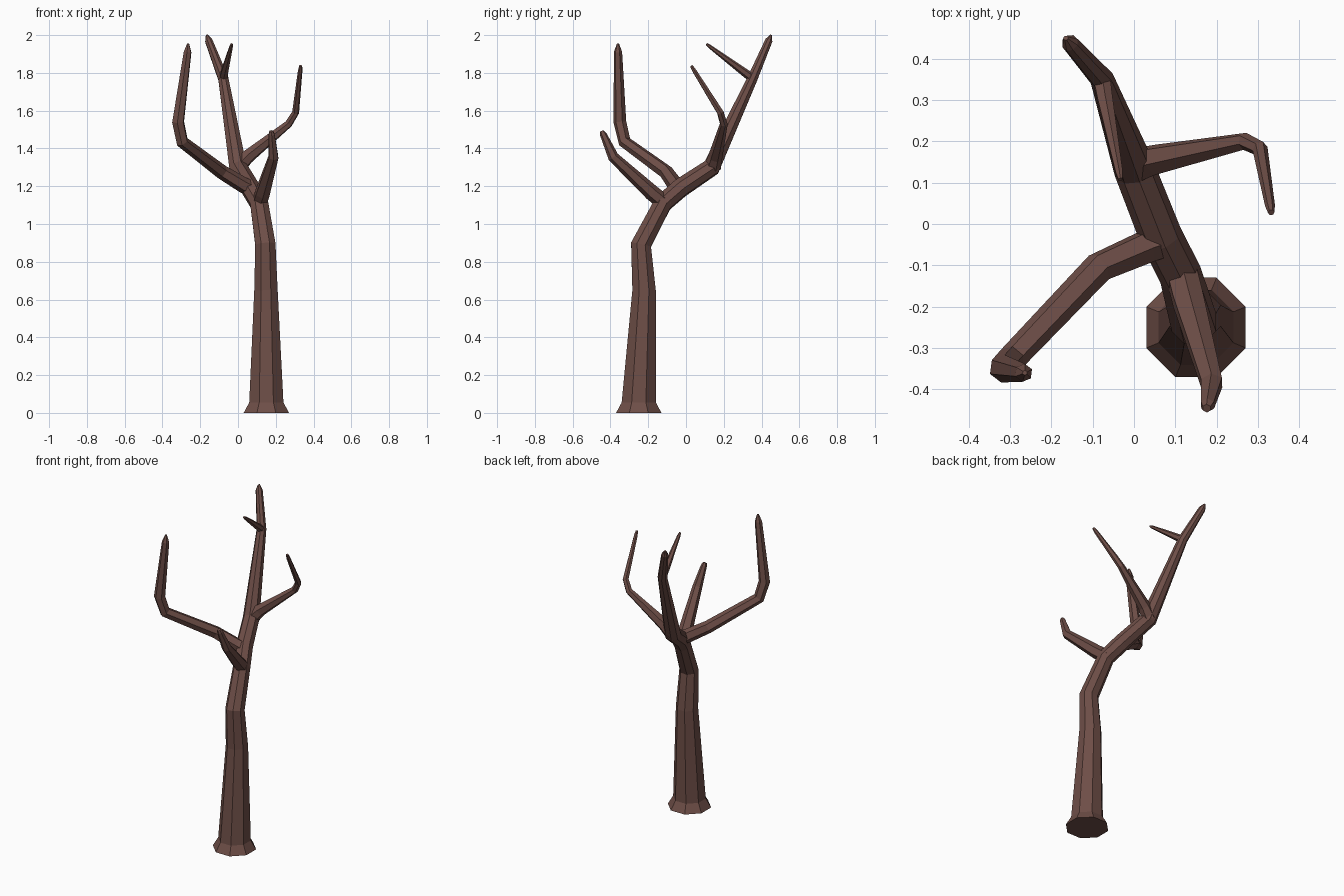
import bpy, bmesh, math
from mathutils import Vector

bark = bpy.data.materials.new("brown bark")
bark.diffuse_color = (0.155, 0.076, 0.063, 1)


def limb(name, path, sides):
    """Flat-shaded tapering tube through (x, y, z, radius) points."""
    pts = [Vector(p[:3]) for p in path]
    n = len(pts)
    segs = [(pts[i + 1] - pts[i]).normalized() for i in range(n - 1)]
    bm = bmesh.new()
    rings = []
    tangent = None
    u = None
    for i, p in enumerate(path):
        t = (segs[max(i - 1, 0)] + segs[min(i, n - 2)]).normalized()
        if path[0][2] == 0 and i < 2:
            t = Vector((0, 0, 1))          # level rings at the ground
        if u is None:
            ref = Vector((1, 0, 0))
            u = (ref - t * ref.dot(t)).normalized()
        else:
            u = tangent.rotation_difference(t) @ u
        tangent = t
        v = t.cross(u)
        ring = []
        for k in range(sides):
            a = 2 * math.pi * (k + 0.5) / sides
            ring.append(bm.verts.new(pts[i] + (u * math.cos(a) + v * math.sin(a)) * p[3]))
        rings.append(ring)
    for a, b in zip(rings, rings[1:]):
        for k in range(sides):
            j = (k + 1) % sides
            bm.faces.new((a[k], a[j], b[j], b[k]))
    bm.faces.new(rings[0][::-1])
    bm.faces.new(rings[-1])
    bmesh.ops.recalc_face_normals(bm, faces=bm.faces)
    me = bpy.data.meshes.new(name)
    bm.to_mesh(me)
    bm.free()
    me.materials.append(bark)
    ob = bpy.data.objects.new(name, me)
    bpy.context.collection.objects.link(ob)


# Trunk with flared foot, leaning back into the main leader
limb("trunk", [(0.15, -0.25, 0, 0.13), (0.15, -0.25, 0.055, 0.098),
               (0.148, -0.222, 0.65, 0.067), (0.145, -0.238, 0.89, 0.058),
               (0.112, -0.122, 1.11, 0.052), (0.065, -0.03, 1.19, 0.052),
               (0.0, 0.135, 1.30, 0.05), (-0.078, 0.352, 1.77, 0.029),
               (-0.155, 0.438, 1.97, 0.021), (-0.165, 0.45, 2.0, 0.006)], 8)

# Short branch reaching to the front
limb("front_branch", [(0.11, -0.10, 1.10, 0.042), (0.13, -0.18, 1.165, 0.042),
                      (0.188, -0.385, 1.355, 0.029), (0.178, -0.438, 1.475, 0.018),
                      (0.176, -0.446, 1.492, 0.011)], 6)

# Long elbowed branch on the left
limb("left_branch", [(0.075, -0.04, 1.185, 0.042), (0.03, -0.055, 1.205, 0.042),
                     (-0.085, -0.105, 1.275, 0.038), (-0.295, -0.325, 1.435, 0.034),
                     (-0.317, -0.35, 1.54, 0.034), (-0.267, -0.36, 1.91, 0.022),
                     (-0.264, -0.36, 1.955, 0.006)], 6)

# Thin elbowed branch on the right
limb("right_branch", [(0.0, 0.14, 1.30, 0.045), (0.05, 0.155, 1.355, 0.038),
                      (0.268, 0.2, 1.53, 0.021), (0.305, 0.182, 1.59, 0.019),
                      (0.329, 0.045, 1.81, 0.012), (0.332, 0.028, 1.838, 0.008)], 6)

# Twig near the top
limb("top_twig", [(-0.08, 0.36, 1.765, 0.024), (-0.07, 0.30, 1.81, 0.021),
                  (-0.036, 0.125, 1.94, 0.010), (-0.033, 0.108, 1.953, 0.006)], 6)
